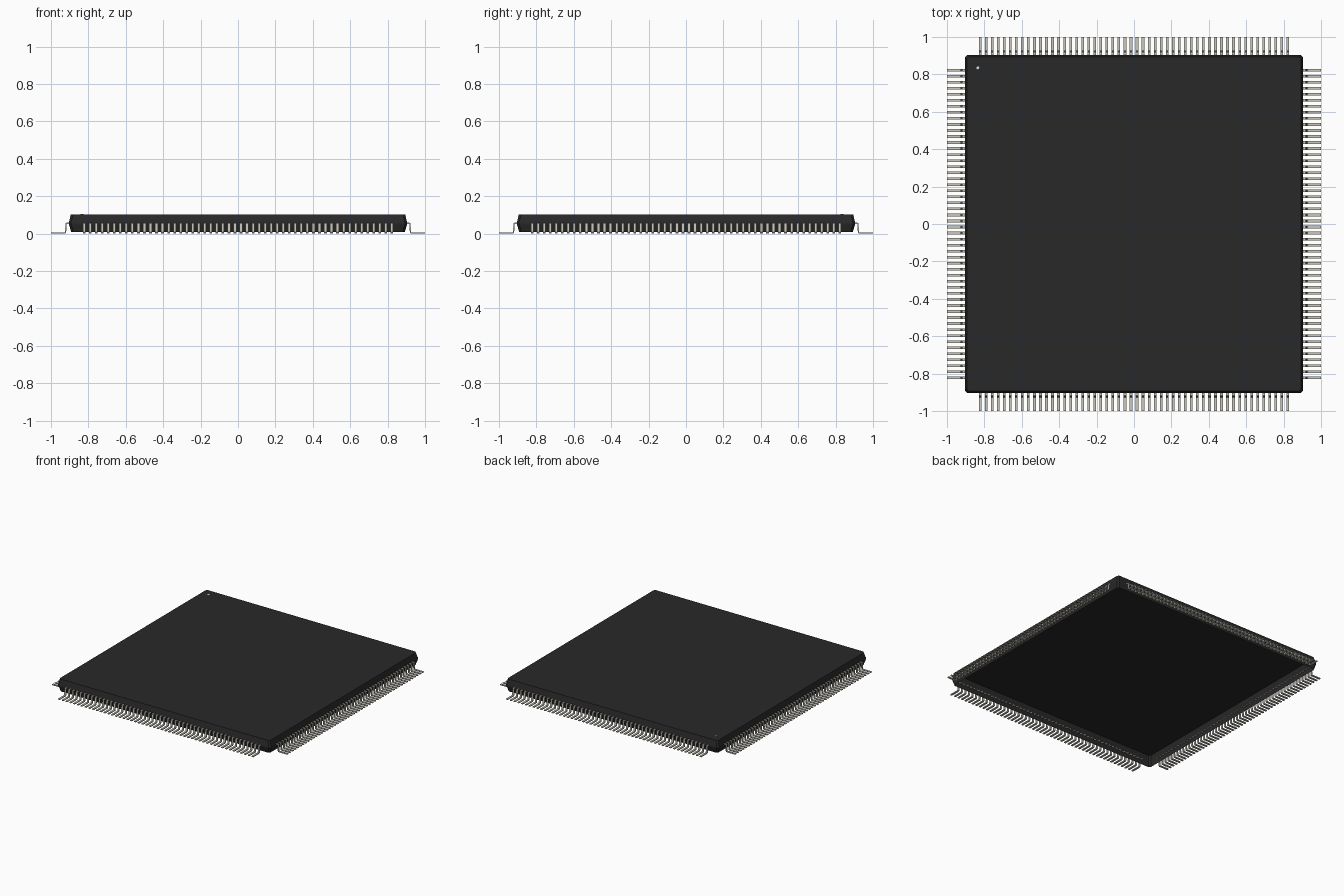
import bpy, bmesh, math
from mathutils import Matrix, Vector

cube = bpy.data.objects.get("Cube")
if cube:
    bpy.data.objects.remove(cube)


def material(name, colour, rough):
    m = bpy.data.materials.new(name)
    m.use_nodes = True
    m.diffuse_color = (*colour, 1)
    shader = m.node_tree.nodes["Principled BSDF"]
    shader.inputs["Base Color"].default_value = (*colour, 1)
    shader.inputs["Roughness"].default_value = rough
    return m


plastic = material("black plastic", (0.022, 0.022, 0.022), 0.6)
metal = material("tinned metal", (0.6, 0.57, 0.5), 0.4)
white = material("marker white", (0.7, 0.7, 0.7), 0.6)

PINS = 52
PITCH = 0.03226
PIN_WIDTH = 0.0142
THICK = 0.0065
TOP = 0.103


def add_object(name, bm, mat):
    bmesh.ops.recalc_face_normals(bm, faces=bm.faces)
    mesh = bpy.data.meshes.new(name)
    bm.to_mesh(mesh)
    bm.free()
    mesh.materials.append(mat)
    obj = bpy.data.objects.new(name, mesh)
    bpy.context.collection.objects.link(obj)
    return obj


def square_ring(bm, half, z, cut=0.012):
    """Square loop of vertices with clipped corners."""
    inner = half - cut
    corners = []
    for k in range(4):
        a = k * math.pi / 2
        c, s = math.cos(a), math.sin(a)
        for x, y in ((half, inner), (inner, half)):
            corners.append(bm.verts.new((x * c - y * s, x * s + y * c, z)))
    return corners


# Package body: hollow shell, open below, tapering away from a narrow belt
bm = bmesh.new()
levels = [(0.892, 0.008), (0.904, 0.050), (0.904, 0.059), (0.894, TOP)]
rings = [square_ring(bm, half, z) for half, z in levels]
for low, high in zip(rings, rings[1:]):
    for i in range(len(low)):
        j = (i + 1) % len(low)
        bm.faces.new((low[i], low[j], high[j], high[i]))
bm.faces.new(rings[-1])
add_object("package_body", bm, plastic)

# Small round dot that marks the first pin
bm = bmesh.new()
bmesh.ops.create_cone(bm, cap_ends=True, segments=16, radius1=0.008,
                      radius2=0.008, depth=0.002,
                      matrix=Matrix.Translation((-0.835, 0.835, TOP)))
add_object("first_pin_dot", bm, white)


# Gull-wing lead: centre line from the belt, down and out to the tip
centre_line = [Vector(p) for p in (
    (0.896, 0.0555), (0.916, 0.0555), (0.919, 0.053), (0.922, 0.007),
    (0.925, 0.0035), (1.0, 0.0035))]


def offset_line(points, distance):
    """Shift a polyline sideways, keeping its thickness at the bends."""
    out = []
    for i, p in enumerate(points):
        before = (p - points[i - 1]).normalized() if i else None
        after = (points[i + 1] - p).normalized() if i + 1 < len(points) else None
        before, after = before or after, after or before
        n1 = Vector((-before.y, before.x))
        n2 = Vector((-after.y, after.x))
        mid = (n1 + n2).normalized()
        out.append(p + mid * distance / mid.dot(n1))
    return out


def lead_mesh():
    bm = bmesh.new()
    upper = offset_line(centre_line, THICK / 2)
    lower = offset_line(centre_line, -THICK / 2)
    w = PIN_WIDTH / 2
    sections = []
    for u, l in zip(upper, lower):
        sections.append([bm.verts.new(co) for co in (
            (u.x, -w, u.y), (u.x, w, u.y), (l.x, w, l.y), (l.x, -w, l.y))])
    for a, b in zip(sections, sections[1:]):
        for i in range(4):
            j = (i + 1) % 4
            bm.faces.new((a[i], a[j], b[j], b[i]))
    bm.faces.new(sections[0])
    bm.faces.new(sections[-1])
    bmesh.ops.translate(bm, verts=bm.verts,
                        vec=(0, -PITCH * (PINS - 1) / 2, 0))
    return bm


# One row of leads on each side, repeated along the edge
for k, side in enumerate(("left", "back", "right", "front")):
    row = add_object(side + "_leads", lead_mesh(), metal)
    row.rotation_euler.z = k * math.pi / 2
    array = row.modifiers.new("row", 'ARRAY')
    array.count = PINS
    array.use_relative_offset = False
    array.use_constant_offset = True
    array.constant_offset_displace = (0, PITCH, 0)
